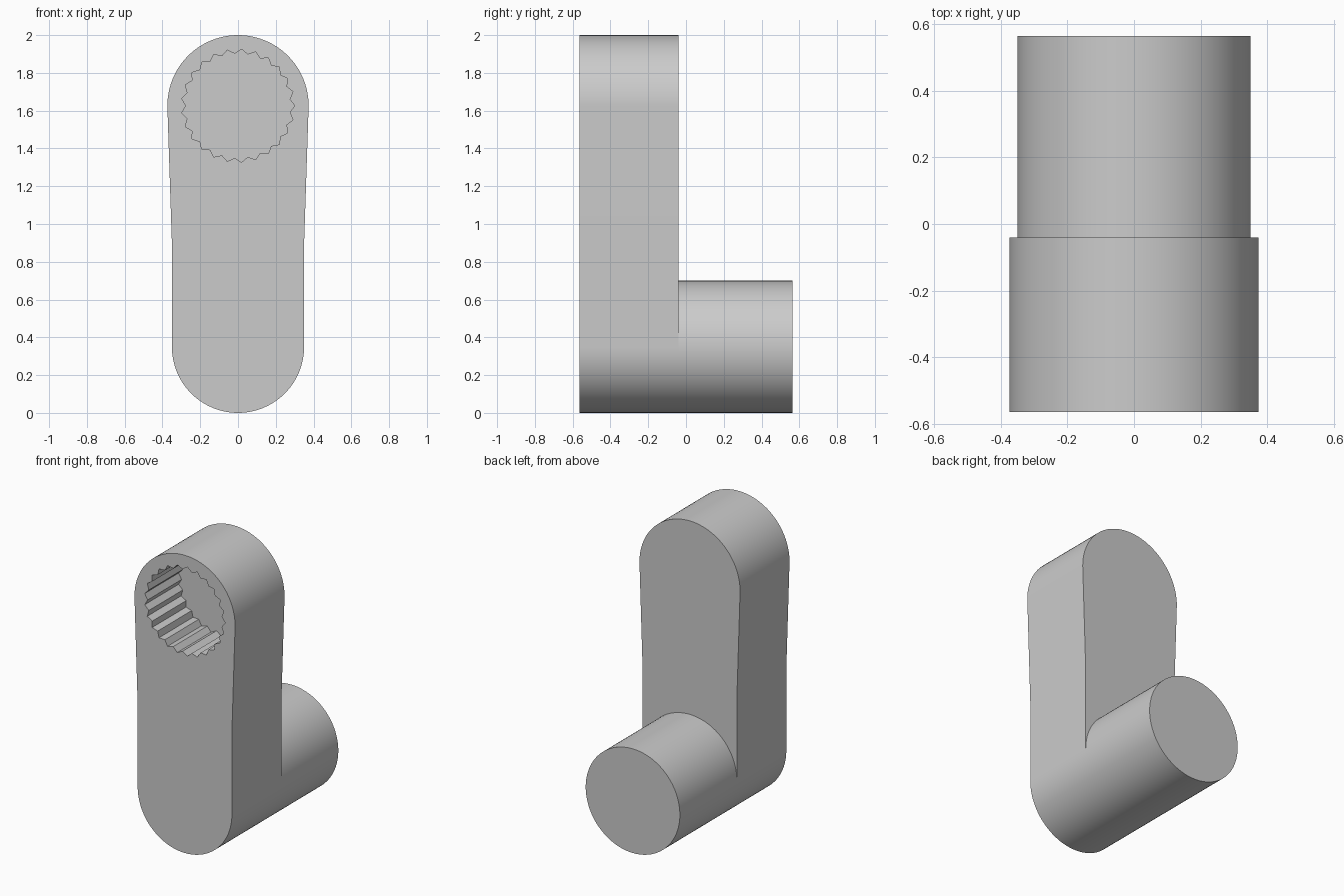
import bpy
import bmesh
from math import cos, sin, pi, tau, radians

cube = bpy.data.objects.get("Cube")
if cube:
    bpy.data.objects.remove(cube, do_unlink=True)

FRONT, STEP, BACK = -0.565, -0.04, 0.565
PEG_R, TOP_R = 0.35, 0.374
TOP_Z = 2 - TOP_R
SOCKET_DEPTH, TEETH = 0.36, 25
ARC = 48

grey = bpy.data.materials.new("grey")
grey.use_nodes = True
colour = (0.6, 0.6, 0.6, 1)
grey.diffuse_color = colour
grey.node_tree.nodes["Principled BSDF"].inputs["Base Color"].default_value = colour


def arc(radius, cz, start, end, steps):
    """Points of an arc in the xz plane, both ends included."""
    angles = [start + (end - start) * i / steps for i in range(steps + 1)]
    return [(radius * cos(a), cz + radius * sin(a)) for a in angles]


def prism(name, outline, y0, y1):
    """Extrude an xz outline along y."""
    bm = bmesh.new()
    face = bm.faces.new([bm.verts.new((x, y0, z)) for x, z in outline])
    moved = bmesh.ops.extrude_face_region(bm, geom=[face], use_keep_orig=True)["geom"]
    for v in moved:
        if isinstance(v, bmesh.types.BMVert):
            v.co.y = y1
    bmesh.ops.recalc_face_normals(bm, faces=bm.faces[:])
    mesh = bpy.data.meshes.new(name)
    bm.to_mesh(mesh)
    bm.free()
    mesh.materials.append(grey)
    obj = bpy.data.objects.new(name, mesh)
    bpy.context.collection.objects.link(obj)
    return obj


def select(obj):
    bpy.ops.object.select_all(action='DESELECT')
    obj.select_set(True)
    bpy.context.view_layer.objects.active = obj


# Arm: rounded ends, straight lower sides, slight flare toward the top
lower = arc(PEG_R, PEG_R, pi, tau, ARC)
upper = arc(TOP_R, TOP_Z, 0, pi, ARC)
arm = prism("crank_arm", lower + [(PEG_R, 0.9)] + upper + [(-PEG_R, 0.9)], FRONT, STEP)

# Toothed socket cut into the front of the arm
teeth = []
for i in range(TEETH * 2):
    r, a = (0.276 if i % 2 else 0.3), pi * i / TEETH
    teeth.append((r * cos(a), TOP_Z + r * sin(a)))
cutter = prism("socket_cutter", teeth, FRONT - 0.1, FRONT + SOCKET_DEPTH)
cutter.hide_render = True
cut = arm.modifiers.new("socket", 'BOOLEAN')
cut.operation, cut.solver, cut.object = 'DIFFERENCE', 'EXACT', cutter
select(arm)
bpy.ops.object.modifier_apply(modifier=cut.name)
bpy.data.objects.remove(cutter, do_unlink=True)

# Round peg at the foot, pointing back
peg = prism("peg", arc(PEG_R, PEG_R, 0, tau, ARC * 2)[:-1], STEP, BACK)

for obj in (arm, peg):
    select(obj)
    bpy.ops.object.shade_smooth_by_angle(angle=radians(30))
